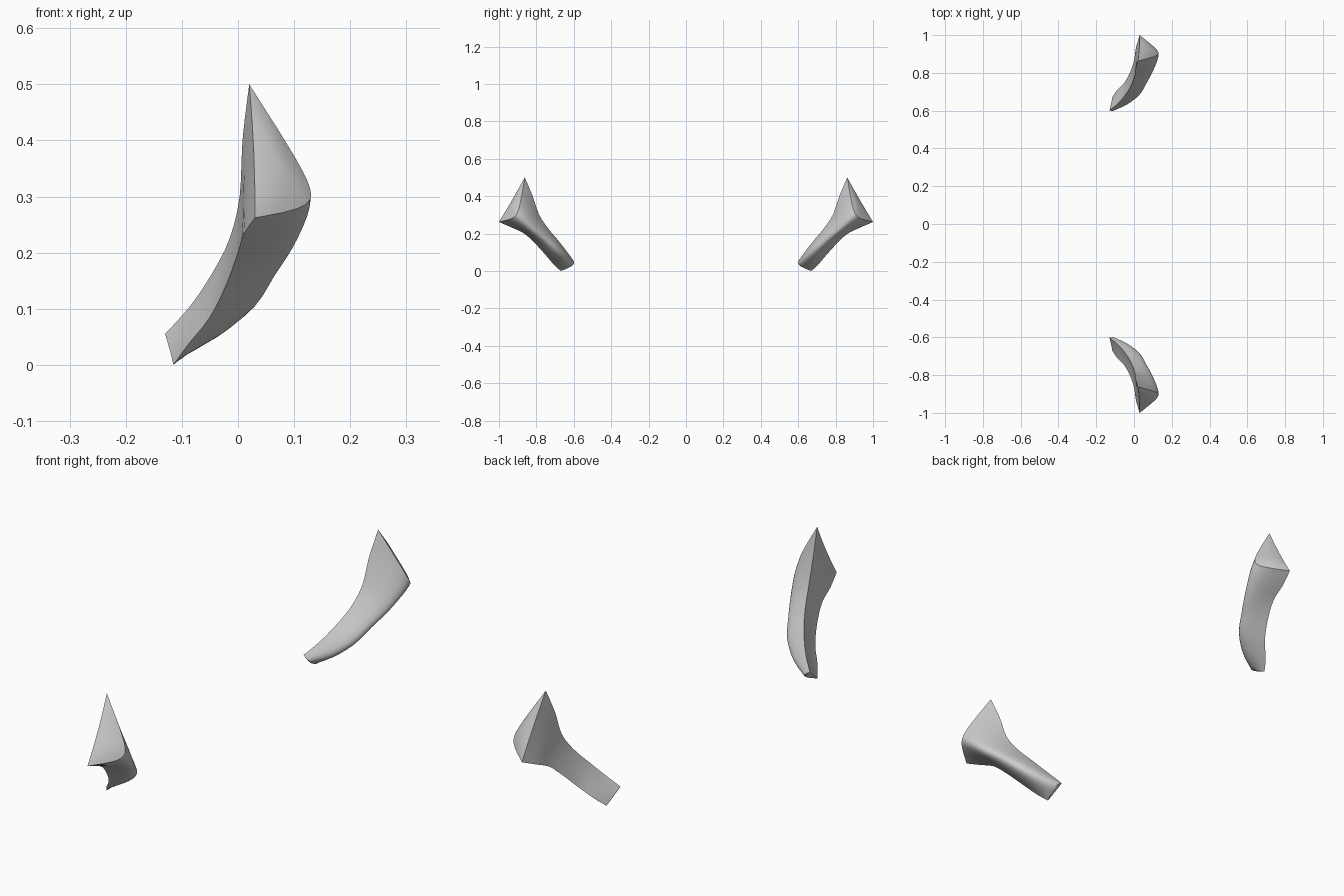
import bpy, bmesh
from mathutils import Vector as V

if "Cube" in bpy.data.objects:
    bpy.data.objects.remove(bpy.data.objects["Cube"])

# Cross-sections from wide outer head to narrow inner end:
# upper edge, front bulge, lower edge, sharpness of the bulge
SECTIONS = [
    ((.02, .862, .50), (.13, .905, .305), (.03, 1.0, .262), 3.5),
    ((.008, .82, .40), (.125, .87, .272), (.01, .932, .232), 2.5),
    ((.003, .785, .30), (.10, .81, .215), (0, .865, .20), 1.6),
    ((-.015, .735, .225), (.068, .75, .165), (-.02, .805, .145), 1.2),
    ((-.045, .685, .165), (.032, .69, .11), (-.05, .75, .085), 1),
    ((-.085, .638, .105), (-.03, .642, .06), (-.09, .708, .035), 1),
    ((-.13, .602, .055), (-.10, .610, .028), (-.115, .67, .0), 1),
]
STEPS, ARC, BACK = 3, 12, 4


def spline(a, b, c, d, t):
    return 0.5 * (2 * b + (c - a) * t + (2 * a - 5 * b + 4 * c - d) * t * t
                  + (3 * b - a - 3 * c + d) * t ** 3)


def ring(top, front, low, w):
    """D-shaped section: rounded front arc, nearly flat back."""
    mid = (top + low) / 2
    ctrl = ((1 + w) * front - mid) / w
    pts = []
    for i in range(ARC + 1):
        t = i / ARC
        a, b, c = (1 - t) ** 2, 2 * t * (1 - t) * w, t * t
        pts.append((a * top + b * ctrl + c * low) / (a + b + c))
    for i in range(1, BACK):
        t = i / BACK
        pts.append(low.lerp(top, t) + (front - mid) * 0.12 * t * (1 - t))
    return pts


def rings():
    s = [(V(a), V(b), V(c), w) for a, b, c, w in SECTIONS]
    out = []
    for i in range(len(s) - 1):
        q = [s[max(i - 1, 0)], s[i], s[i + 1], s[min(i + 2, len(s) - 1)]]
        for k in range(STEPS):
            out.append(ring(*[spline(*[p[j] for p in q], k / STEPS) for j in range(4)]))
    out.append(ring(*s[-1]))
    return out


def cap(bm, loop, push, flip):
    """Close an end with a softly domed cap."""
    centre = sum((v.co for v in loop), V()) / len(loop)
    inner = [bm.verts.new(v.co.lerp(centre, 0.4) + push * 0.7) for v in loop]
    tip = bm.verts.new(centre + push)
    n = len(loop)
    for i in range(n):
        j = (i + 1) % n
        for f in ((loop[i], loop[j], inner[j], inner[i]), (inner[i], inner[j], tip)):
            bm.faces.new(f[::-1] if flip else f)


def build(name, side):
    bm = bmesh.new()
    loops = [[bm.verts.new(p) for p in r] for r in rings()]
    n = len(loops[0])
    for a, b in zip(loops, loops[1:]):
        for i in range(n):
            j = (i + 1) % n
            bm.faces.new((a[i], a[j], b[j], b[i]))
    cap(bm, loops[0], V((.002, .008, .004)), True)
    cap(bm, loops[-1], V((-.002, -.004, -.003)), False)
    for v in bm.verts:
        v.co.y *= side
    bmesh.ops.recalc_face_normals(bm, faces=bm.faces)
    me = bpy.data.meshes.new(name)
    bm.to_mesh(me)
    bm.free()
    ob = bpy.data.objects.new(name, me)
    bpy.context.collection.objects.link(ob)
    bpy.ops.object.select_all(action='DESELECT')
    ob.select_set(True)
    bpy.context.view_layer.objects.active = ob
    bpy.ops.object.shade_smooth_by_angle(angle=0.6)


# Mirrored pair of curved horn pieces
build("curved_horn_rear", 1)
build("curved_horn_front", -1)
